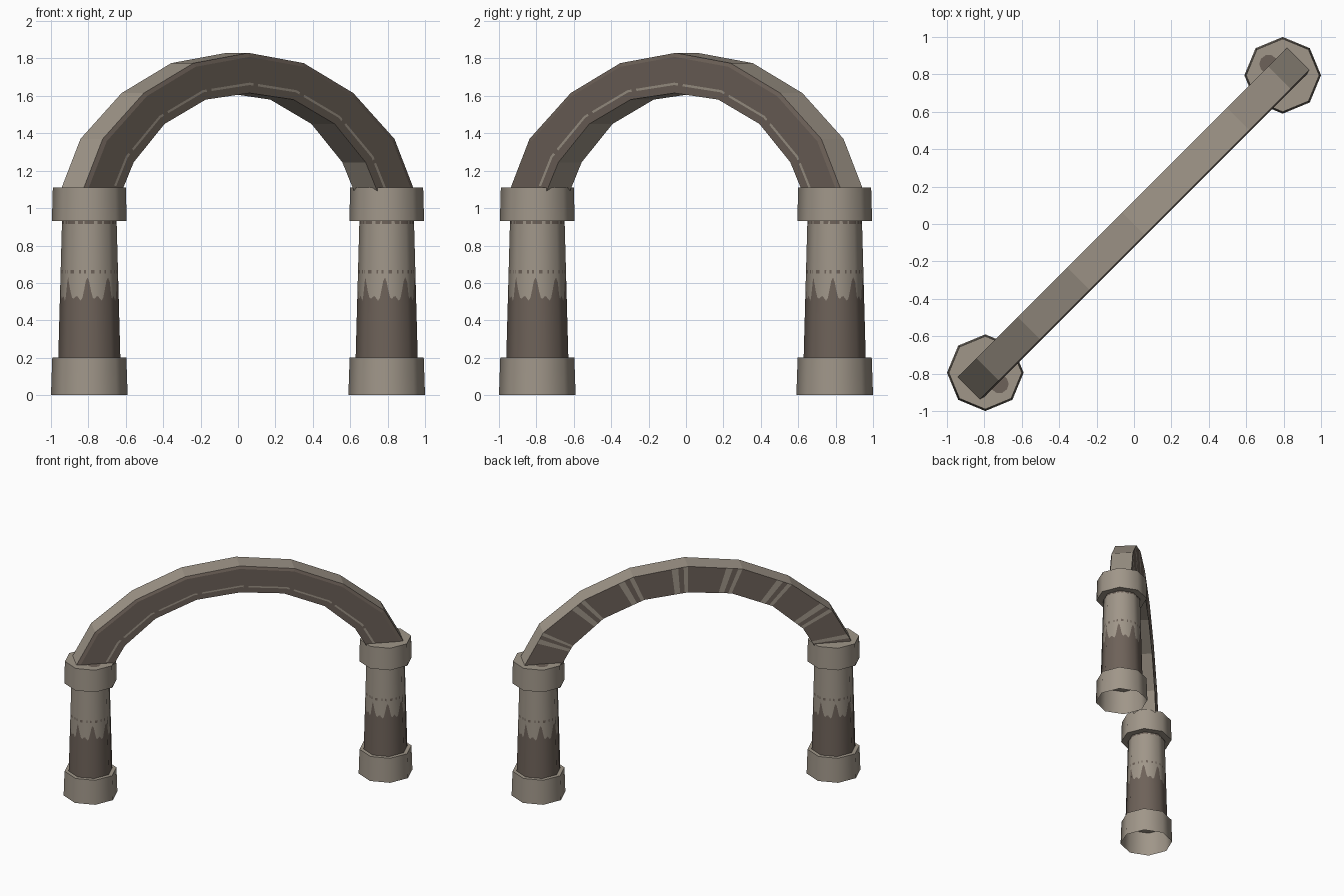
import bpy, math
from mathutils import Vector

if "Cube" in bpy.data.objects:
    bpy.data.objects.remove(bpy.data.objects["Cube"], do_unlink=True)


def material(name, rgb):
    m = bpy.data.materials.new(name)
    m.use_nodes = True
    m.diffuse_color = (*rgb, 1)
    m.node_tree.nodes["Principled BSDF"].inputs["Base Color"].default_value = (*rgb, 1)
    return m


PALE = material("pale_stone", (0.35, 0.305, 0.25))
DARK = material("dark_stone", (0.155, 0.122, 0.1))
SIDES = 8
CENTRE = 0.795


def make(name, verts, faces, mats=None):
    me = bpy.data.meshes.new(name)
    me.from_pydata(verts, [], faces)
    me.materials.append(PALE)
    me.materials.append(DARK)
    if mats:
        me.polygons.foreach_set("material_index", mats)
    me.update()
    ob = bpy.data.objects.new(name, me)
    bpy.context.collection.objects.link(ob)
    return ob


def place(ob, side):
    # the second column is the first one turned half way round
    ob.location = (side * CENTRE, side * CENTRE, 0)
    ob.rotation_euler.z = 0 if side > 0 else math.pi


def lathe(name, profile, cap=False):
    verts, faces = [], []
    for r, z in profile:
        for i in range(SIDES):
            a = math.tau * i / SIDES
            verts.append((r * math.cos(a), r * math.sin(a), z))
    for k in range(len(profile) - 1):
        for i in range(SIDES):
            j = (i + 1) % SIDES
            a, b = k * SIDES, (k + 1) * SIDES
            faces.append((a + i, a + j, b + j, b + i))
    if cap:
        faces.append([(len(profile) - 1) * SIDES + i for i in range(SIDES)])
    ob = make(name, verts, faces)
    bpy.ops.object.select_all(action='DESELECT')
    ob.select_set(True)
    bpy.context.view_layer.objects.active = ob
    bpy.ops.object.shade_smooth_by_angle(angle=math.radians(50))
    return ob


def damp_line(u):
    # height of the ragged damp stain around the shaft
    p = math.tau * u
    return 0.55 + 0.05 * math.cos(p + 0.5) + 0.03 * math.cos(2 * p + 1.2)


def shaft(name):
    per_side = 12
    n = SIDES * per_side
    verts, normals, faces, mats = [], [], [], []
    rows = 6
    for k in range(rows):
        for i in range(n):
            s, f = divmod(i, per_side)
            f /= per_side
            z = (0.2, damp_line(f), 0.65, 0.67, 0.915, 0.93)[k]
            r = 0.166 - 0.02 * (z - 0.2) / 0.73
            ends = [Vector((math.cos(math.tau * q / SIDES), math.sin(math.tau * q / SIDES), 0))
                    for q in (s, s + 1)]
            p = ends[0].lerp(ends[1], f)
            verts.append((p.x * r, p.y * r, z))
            normals.append((p.normalized() + Vector((0, 0, 0.027))).normalized())
    for k in range(rows - 1):
        for i in range(n):
            j = (i + 1) % n
            faces.append((k * n + i, k * n + j, (k + 1) * n + j, (k + 1) * n + i))
            spot = k == 2 and i % per_side in (1, 2, 6, 9)
            rim = k == 4 and i % per_side not in (3, 4, 8)
            mats.append(int(k == 0 or spot or rim))
    ob = make(name, verts, faces, mats)
    ob.data.shade_smooth()
    ob.data.normals_split_custom_set_from_vertices(normals)
    return ob


# Columns: open-bottomed foot, stained shaft, capital, damp patch by the arch foot
for label, side in (("left", 1), ("right", -1)):
    place(lathe(label + "_column_base", [(0.205, 0), (0.198, 0.2), (0.15, 0.2)]), side)
    place(shaft(label + "_column_shaft"), side)
    place(lathe(label + "_column_capital",
                [(0.14, 0.93), (0.2, 0.93), (0.195, 1.11)], cap=True), side)
    ring = [math.tau * i / 10 for i in range(10)]
    place(make(label + "_capital_patch",
               [(-0.075 + 0.05 * math.cos(a), 0.06 + 0.05 * math.sin(a), 1.112) for a in ring],
               [list(range(10))], [1]), side)

# Arch: matching outer and inner half profiles, (distance along x, height)
outer = [(0.89, 1.085), (0.78, 1.37), (0.56, 1.615), (0.295, 1.775), (0, 1.83)]
inner = [(0.685, 1.085), (0.62, 1.245), (0.455, 1.45), (0.235, 1.58), (0, 1.615)]


def mirrored(half):
    return half + [(-x, z) for x, z in reversed(half[:-1])]


outer, inner = mirrored(outer), mirrored(inner)
BREAKS = (0, 0.7, 0.82, 0.92)
stations = []
for s in range(len(outer) - 1):
    for t in BREAKS:
        stations.append([Vector(c[s]).lerp(Vector(c[s + 1]), t) for c in (outer, inner)])
stations.append([Vector(outer[-1]), Vector(inner[-1])])

# Cross-section: (fraction from intrados to extrados, offset across the arch)
W = 0.088
section = [(1, -W), (0, -W), (0, W), (0.2, W), (0.26, W), (0.9, W), (1, W - 0.008)]
FRONT_STRIPE, BACK, TOP, UNDER = 3, 0, 6, 1
verts, faces, mats = [], [], []
for o, i in stations:
    for f, w in section:
        p = i.lerp(o, f)
        d = w / math.sqrt(2)
        verts.append((p.x + d, p.x - d, p.y))
m = len(section)
for k in range(len(stations) - 1):
    for e in range(m):
        e2 = (e + 1) % m
        faces.append((k * m + e, k * m + e2, (k + 1) * m + e2, (k + 1) * m + e))
        part = k % len(BREAKS)
        pale = e in (TOP, UNDER) or (e == BACK and part in (1, 3)) \
            or (e == FRONT_STRIPE and part != 2)
        mats.append(int(not pale))
faces += [list(range(m))[::-1], [(len(stations) - 1) * m + e for e in range(m)]]
mats += [1, 1]
arch = make("arch", verts, faces, mats)

# Make the arch faces point outward
import bmesh
bm = bmesh.new()
bm.from_mesh(arch.data)
bmesh.ops.recalc_face_normals(bm, faces=bm.faces)
bm.to_mesh(arch.data)
bm.free()
